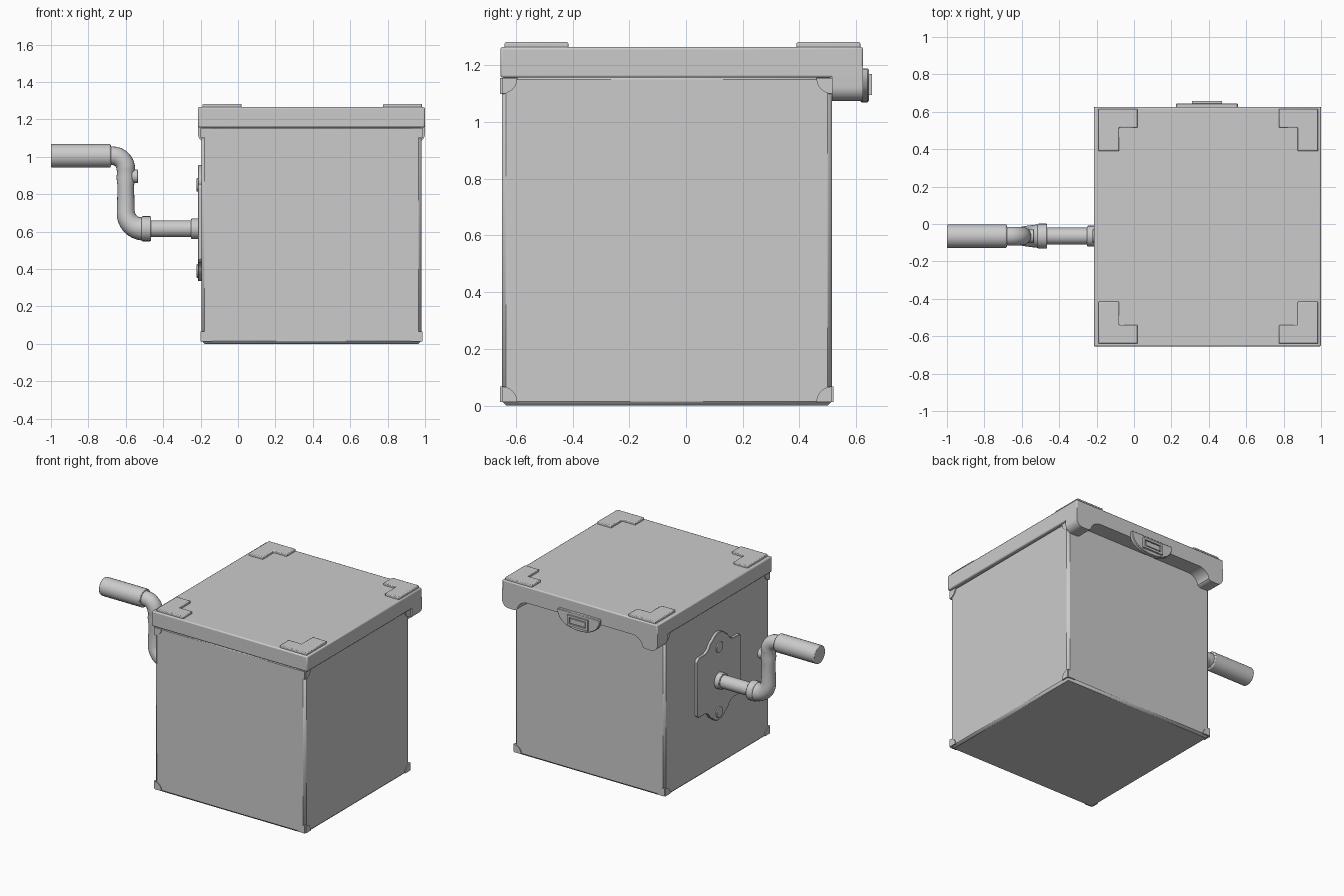
import bpy, bmesh, math
from mathutils import Vector

old = bpy.data.objects.get("Cube")
if old:
    bpy.data.objects.remove(old, do_unlink=True)

grey = bpy.data.materials.new("light_grey")
grey.use_nodes = True
grey.diffuse_color = (0.6, 0.6, 0.6, 1)
grey.node_tree.nodes["Principled BSDF"].inputs["Base Color"].default_value = (0.6, 0.6, 0.6, 1)


def finish(name, bm, bevel=0, segments=1):
    """Turn a bmesh into a grey object, with optional bevelled edges."""
    bmesh.ops.recalc_face_normals(bm, faces=bm.faces)
    mesh = bpy.data.meshes.new(name)
    bm.to_mesh(mesh)
    bm.free()
    mesh.materials.append(grey)
    obj = bpy.data.objects.new(name, mesh)
    bpy.context.collection.objects.link(obj)
    if bevel:
        mod = obj.modifiers.new("edge", "BEVEL")
        mod.width, mod.segments = bevel, segments
        mod.limit_method, mod.angle_limit = "ANGLE", math.radians(40)
    bpy.ops.object.select_all(action="DESELECT")
    bpy.context.view_layer.objects.active = obj
    obj.select_set(True)
    bpy.ops.object.shade_smooth_by_angle(angle=math.radians(35))
    return obj


def prism(name, points, axis, start, end, bevel=0, segments=1):
    """Extrude a 2D outline along an axis; the outline uses the other two axes."""
    bm = bmesh.new()

    def place(p, d):
        co = list(p)
        co.insert("xyz".index(axis), d)
        return bm.verts.new(co)

    face = bm.faces.new([place(p, start) for p in points])
    new = bmesh.ops.extrude_face_region(bm, geom=[face])["geom"]
    step = Vector((0, 0, 0))
    step["xyz".index(axis)] = end - start
    bmesh.ops.translate(bm, vec=step, verts=[v for v in new if isinstance(v, bmesh.types.BMVert)])
    return finish(name, bm, bevel, segments)


def rect(u0, v0, u1, v1):
    return [(u0, v0), (u1, v0), (u1, v1), (u0, v1)]


def arc(cu, cv, ru, rv, a0, a1, n=8):
    angles = [math.radians(a0 + (a1 - a0) * i / n) for i in range(n + 1)]
    return [(cu + ru * math.cos(a), cv + rv * math.sin(a)) for a in angles]


def rod(name, x0, x1, y, z, r, bevel=0):
    return prism(name, arc(y, z, r, r, 0, 345, 23), "x", x0, x1, bevel, 2)


# Box body with chamfered edges
X0, X1, Y0, Y1, TOP = -0.195, 0.98, -0.65, 0.515, 1.165
prism("box_body", rect(X0, Y0, X1, Y1), "z", 0, TOP, 0.015)

# Rounded metal caps on the corners of the side walls
for z, sz in ((0.012, 1), (TOP - 0.01, -1)):
    for x, sx in ((X0, 1), (X1, -1)):
        for y, sy in ((Y0, 1), (Y1, -1)):
            fan_y = [(x, z)] + arc(x, z, 0.055 * sx, 0.055 * sz, 0, 90, 6)
            prism("corner_cap_end", fan_y, "y", y - 0.006 * sy, y + 0.01 * sy)
            fan_x = [(y, z)] + arc(y, z, 0.055 * sy, 0.055 * sz, 0, 90, 6)
            prism("corner_cap_side", fan_x, "x", x - 0.006 * sx, x + 0.01 * sx)

# Lid slab
LX0, LX1, LY0, LY1 = -0.215, 1.0, -0.655, 0.625
prism("lid", rect(LX0, LY0, LX1, LY1), "z", 1.157, 1.265, 0.008, 2)

# Overhanging rear lip with rounded lobes at both ends
MID = (LX0 + LX1) / 2
half = [(LX0, 1.2)] + arc(LX0 + 0.05, 1.125, 0.05, 0.05, 180, 270)
half += arc(LX0 + 0.09, 1.115, 0.04, 0.04, 270, 315, 4)
half += arc(LX0 + 0.20, 1.06, 0.09, 0.09, 150, 90, 6)
half = [(x, min(z, 1.15)) if z < 1.19 else (x, z) for x, z in half]
mirrored = [(2 * MID - x, z) for x, z in reversed(half)]
prism("lid_rear_lip", half + mirrored, "y", Y1, LY1)

# L-shaped corner plates on the lid
for x, sx in ((-0.19, 1), (0.985, -1)):
    for y, sy in ((-0.64, 1), (0.615, -1)):
        shape = [(0, 0), (0.21, 0), (0.21, 0.1), (0.11, 0.1), (0.11, 0.225), (0, 0.225)]
        prism("lid_corner_plate", [(x + sx * u, y + sy * v) for u, v in shape],
              "z", 1.255, 1.282, 0.005, 2)

# Latch: half-moon plate with a raised frame
LATCH = 0.39
prism("latch_plate", [(LATCH - 0.165, 1.19), (LATCH - 0.165, 1.16)]
      + arc(LATCH, 1.16, 0.16, 0.09, 190, 350, 14)
      + [(LATCH + 0.165, 1.16), (LATCH + 0.165, 1.19)], "y", 0.615, 0.645, 0.004)
for u0, v0, u1, v1 in ((-0.08, 1.155, 0.08, 1.17), (-0.08, 1.095, 0.08, 1.11),
                       (-0.08, 1.11, -0.065, 1.155), (0.065, 1.11, 0.08, 1.155)):
    prism("latch_frame", rect(LATCH + u0, v0, LATCH + u1, v1), "y", 0.64, 0.657)
prism("latch_button", rect(LATCH - 0.058, 1.116, LATCH + 0.058, 1.149), "y", 0.64, 0.655)

# Crank mounting plate: straight sides, curved shoulders, round tabs
CY, CZ, PZ = -0.065, 0.615, 0.645
quarter = [(0.245, 0), (0.245, 0.19), (0.225, 0.21)]
quarter += arc(0.17, 0.285, 0.075, 0.075, 270, 200, 6)
quarter += arc(0, 0.22, 0.09, 0.09, 40, 90, 6)
right = [(u, -v) for u, v in reversed(quarter)] + quarter[1:]
left = [(-u, v) for u, v in reversed(right)]
outline = right + left[1:-1]
prism("crank_plate", [(CY + u, PZ + v) for u, v in outline], "x", -0.214, X0 + 0.01, 0.003)
for z in (0.85, 0.39):
    rod("plate_bolt", -0.221, -0.2, CY, z, 0.037, 0.003)

# Crank shaft and collars
rod("shaft_flange", -0.25, -0.205, CY, CZ, 0.056, 0.004)
rod("shaft", -0.48, -0.24, CY, CZ, 0.045)
rod("arm_collar", -0.515, -0.465, CY, CZ, 0.067, 0.005)

# Bent arm, swept along a path that narrows away from the collar
ARM_X, HZ = -0.6, 1.005
path = [(-0.5, CZ, 0.065)]
path += [(x, z, 0.063 - 0.015 * i / 8) for i, (x, z) in
         enumerate(arc(-0.51, CZ + 0.09, 0.09, 0.09, 270, 180))]
path += [(ARM_X, 0.84, 0.044), (ARM_X, 0.89, 0.05), (ARM_X, 0.92, 0.046)]
path += [(x, z, 0.05) for x, z in arc(-0.67, HZ - 0.07, 0.07, 0.07, 0, 90)]
path += [(-0.7, HZ, 0.05)]
bm = bmesh.new()
rings = []
for i, (x, z, r) in enumerate(path):
    a, b = path[max(i - 1, 0)], path[min(i + 1, len(path) - 1)]
    t = Vector((b[0] - a[0], 0, b[1] - a[1])).normalized()
    side = Vector((0, 1, 0))
    up = t.cross(side)
    rings.append([bm.verts.new(Vector((x, CY, z)) + r * (side * math.cos(w) + up * math.sin(w)))
                  for w in [2 * math.pi * k / 20 for k in range(20)]])
for lower, upper in zip(rings, rings[1:]):
    for k in range(20):
        j = (k + 1) % 20
        bm.faces.new((lower[k], lower[j], upper[j], upper[k]))
bm.faces.new(rings[0])
bm.faces.new(rings[-1])
finish("crank_arm", bm)

# Arm screw and handle grip
rod("arm_screw", -0.58, -0.535, CY, 0.895, 0.036, 0.003)
rod("crank_handle", -1.0, -0.68, CY, HZ, 0.063, 0.006)
